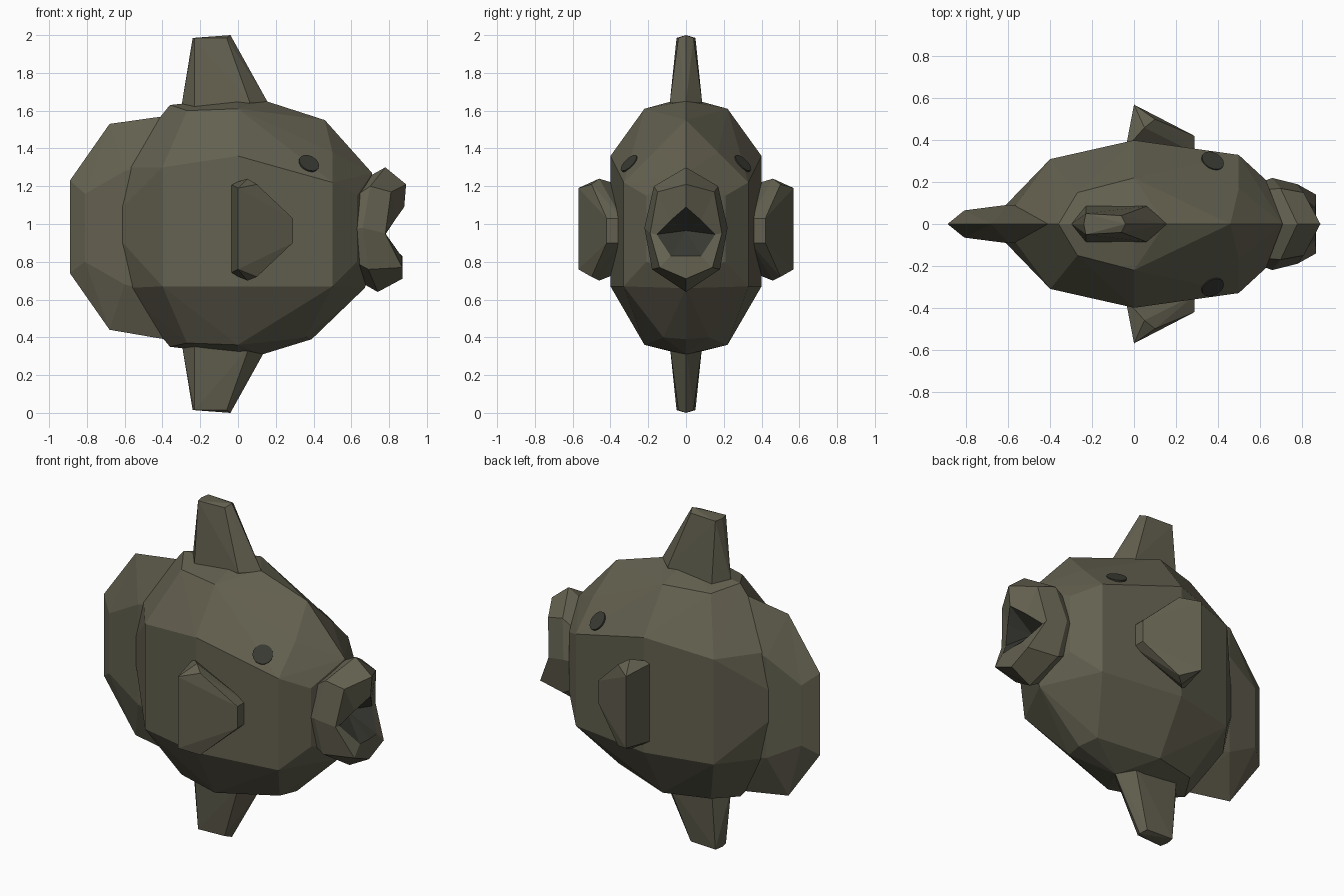
import bpy, bmesh, math
from mathutils import Vector
from mathutils.bvhtree import BVHTree

if "Cube" in bpy.data.objects:
    bpy.data.objects.remove(bpy.data.objects["Cube"])


def material(name, rgb):
    m = bpy.data.materials.new(name)
    m.diffuse_color = (*rgb, 1)
    m.use_nodes = True
    m.node_tree.nodes["Principled BSDF"].inputs["Base Color"].default_value = m.diffuse_color
    return m


SKIN = material("olive skin", (0.125, 0.118, 0.079))
DARK = material("dark grey", (0.042, 0.042, 0.034))


def add_object(name, bm, *mats):
    bmesh.ops.recalc_face_normals(bm, faces=bm.faces)
    me = bpy.data.meshes.new(name)
    bm.to_mesh(me)
    bm.free()
    for m in mats:
        me.materials.append(m)
    ob = bpy.data.objects.new(name, me)
    bpy.context.collection.objects.link(ob)
    return ob


def hull(name, pts, mirror=True):
    """Faceted convex part from a few corners, mirrored across y."""
    allp = {(x, y * s, z) for x, y, z in pts for s in ((1, -1) if mirror else (1,))}
    bm = bmesh.new()
    for p in sorted(allp):
        bm.verts.new(p)
    res = bmesh.ops.convex_hull(bm, input=bm.verts)
    loose = [v for v in bm.verts if not v.link_faces]
    bmesh.ops.delete(bm, geom=loose, context='VERTS')
    return add_object(name, bm, SKIN)


# Body: centre outline plus shoulder points
outline = [(-0.63, 1.3), (-0.36, 1.63), (0, 1.67), (0.15, 1.65), (0.46, 1.55), (0.71, 1.27),
           (0.71, 0.75), (0.67, 0.66), (0.39, 0.39), (0.13, 0.31), (0, 0.305), (-0.36, 0.35),
           (-0.62, 0.66), (-0.7, 1.0)]
sides = [(-0.4, 0.31, 1.3), (-0.4, 0.31, 0.67), (0, 0.4, 1.36), (0, 0.4, 0.67),
         (0.5, 0.33, 1.22), (0.5, 0.33, 0.67), (0.5, 0.17, 1.38),
         (-0.27, 0.15, 1.6), (0, 0.22, 1.61), (-0.27, 0.15, 0.37), (0, 0.22, 0.36),
         (0.36, 0.12, 0.40), (0.63, 0.21, 1.15), (0.63, 0.21, 0.8)]
body = hull("body", [(x, 0, z) for x, z in outline] + sides)

# Tail: thin rounded blade behind the body
tail_rim = [(-0.36, 1.575), (-0.68, 1.53), (-0.89, 1.23), (-0.89, 0.74), (-0.68, 0.44), (-0.36, 0.385)]
tail_sides = [(x, y, z) for x, y, dz in ((-0.81, 0.065, 0.18), (-0.6, 0.092, 0.3), (-0.4, 0.08, 0.35))
              for z in (0.98 + dz, 0.98 - dz)]
hull("tail", [(x, 0, z) for x, z in tail_rim] + tail_sides)

# Top and bottom fins
fin = [(-0.3, 0, 1.62), (-0.23, 0.085, 1.62), (0.06, 0.085, 1.65), (0.16, 0, 1.64),
       (-0.3, 0, 1.5), (-0.23, 0.085, 1.5), (0.06, 0.085, 1.5), (0.16, 0, 1.5),
       (-0.24, 0, 1.985), (-0.23, 0.05, 1.985), (-0.06, 0.04, 1.985), (-0.04, 0, 2.0)]
hull("top_fin", fin)
hull("bottom_fin", [(x, y, 2.0 - z) for x, y, z in fin])

# Side fins and eyes
side_fin = [(-0.04, 0.36, 1.21), (-0.04, 0.36, 0.74), (0, 0.57, 1.19), (0, 0.57, 0.76),
            (0.05, 0.46, 1.24), (0.05, 0.46, 0.7), (0.1, 0.5, 1.21), (0.1, 0.5, 0.72),
            (0.29, 0.42, 1.03), (0.29, 0.42, 0.9), (0.29, 0.34, 1.03), (0.29, 0.34, 0.9)]
bvh = BVHTree.FromPolygons([v.co for v in body.data.vertices],
                           [list(p.vertices) for p in body.data.polygons])
for label, s in (("right", -1), ("left", 1)):
    hull("side_fin_" + label, [(x, y * s, z) for x, y, z in side_fin], mirror=False)
    hit, normal, _, _ = bvh.ray_cast(Vector((0.375, s, 1.32)), Vector((0, -s, 0)))
    if normal.y * s < 0:
        normal = -normal
    bm = bmesh.new()
    bmesh.ops.create_cone(bm, cap_ends=True, segments=20, radius1=0.056, radius2=0.056, depth=0.009)
    eye = add_object("eye_" + label, bm, DARK)
    eye.rotation_euler = normal.to_track_quat('Z', 'Y').to_euler()
    eye.location = hit + normal * 0.001

# Lips: half rings from the head out to the mouth opening, mirrored into loops
rings = [
    [(0.6, 0, 1.2), (0.58, 0.16, 1.12), (0.58, 0.19, 0.97), (0.58, 0.16, 0.82), (0.6, 0, 0.72)],
    [(0.78, 0, 1.3), (0.7, 0.17, 1.2), (0.66, 0.22, 0.98), (0.69, 0.18, 0.76), (0.74, 0, 0.64)],
    [(0.89, 0, 1.21), (0.81, 0.15, 1.17), (0.78, 0.19, 0.95), (0.87, 0.14, 0.77), (0.87, 0, 0.71)],
    [(0.88, 0, 1.09), (0.83, 0.08, 1.02), (0.78, 0.155, 0.945), (0.865, 0.08, 0.83), (0.87, 0, 0.83)],
]
bm = bmesh.new()
loops = []
for r in rings:
    full = r + [(x, -y, z) for x, y, z in r[3:0:-1]]
    loops.append([bm.verts.new(p) for p in full])
for a, b in zip(loops, loops[1:]):
    for i in range(8):
        j = (i + 1) % 8
        bm.faces.new((a[i], a[j], b[j], b[i]))
bm.faces.new(loops[0])
throat = bm.verts.new((0.72, 0, 0.965))
for i in range(8):
    f = bm.faces.new((loops[-1][i], loops[-1][(i + 1) % 8], throat))
    f.material_index = 1
add_object("lips", bm, SKIN, DARK)
